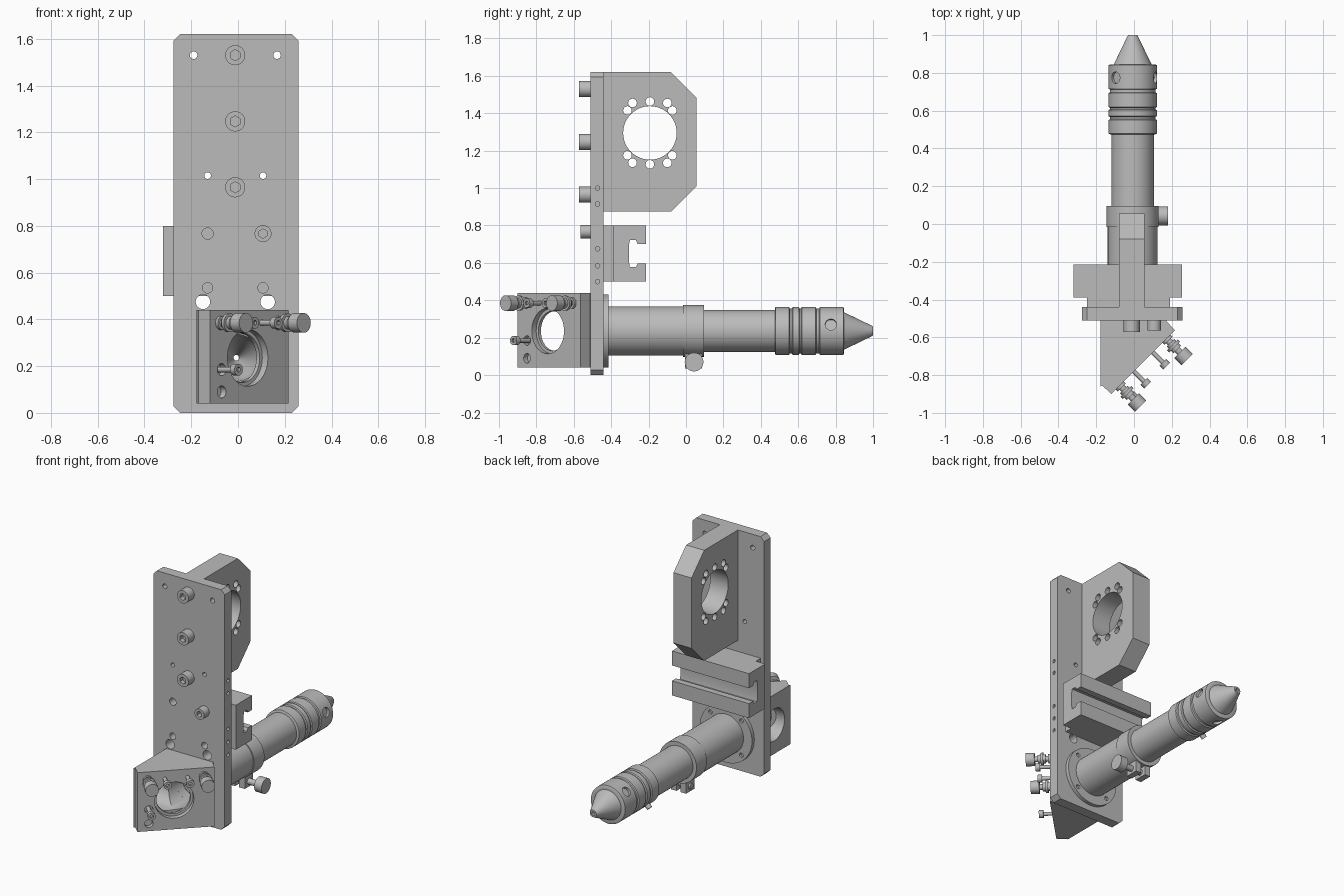
import bpy, bmesh, math
from mathutils import Vector, Matrix

if "Cube" in bpy.data.objects:
    bpy.data.objects.remove(bpy.data.objects["Cube"])

grey = bpy.data.materials.new("machined_grey")
grey.use_nodes = True
grey.diffuse_color = (0.5, 0.5, 0.5, 1)
grey.node_tree.nodes["Principled BSDF"].inputs["Base Color"].default_value = (0.5, 0.5, 0.5, 1)

CX, CZ = -0.007, 0.236          # optical axis of the tube
FRONT, BACK = -0.51, -0.44      # faces of the back plate
X, Y, Z = Vector((1, 0, 0)), Vector((0, 1, 0)), Vector((0, 0, 1))
OUT = Vector((1, -1, 0)).normalized()   # normal of the slanted face


def finish(name, bm):
    bmesh.ops.recalc_face_normals(bm, faces=bm.faces)
    mesh = bpy.data.meshes.new(name)
    bm.to_mesh(mesh)
    bm.free()
    mesh.materials.append(grey)
    obj = bpy.data.objects.new(name, mesh)
    bpy.context.collection.objects.link(obj)
    return obj


def rod(name, start, direction, r, length, sides=32, r2=None):
    bm = bmesh.new()
    d = Vector(direction).normalized()
    place = Matrix.Translation(Vector(start) + d * length / 2) @ d.to_track_quat('Z', 'Y').to_matrix().to_4x4()
    bmesh.ops.create_cone(bm, cap_ends=True, segments=sides, radius1=r,
                          radius2=r if r2 is None else r2, depth=length, matrix=place)
    return finish(name, bm)


def extrude(name, outline, axis, lo, hi):
    """Extrude a 2D outline along x, y or z."""
    put = {'x': lambda a, b: (lo, a, b), 'y': lambda a, b: (a, lo, b), 'z': lambda a, b: (a, b, lo)}[axis]
    bm = bmesh.new()
    face = bm.faces.new([bm.verts.new(put(a, b)) for a, b in outline])
    new = bmesh.ops.extrude_face_region(bm, geom=[face])["geom"]
    bmesh.ops.translate(bm, vec={'x': X, 'y': Y, 'z': Z}[axis] * (hi - lo),
                        verts=[v for v in new if isinstance(v, bmesh.types.BMVert)])
    return finish(name, bm)


def lathe(name, profile, sides=48):
    """Turn a closed (radius, y) profile about the optical axis."""
    bm = bmesh.new()
    rings = []
    for i in range(sides):
        a = 2 * math.pi * i / sides
        rings.append([bm.verts.new((CX + r * math.cos(a), y, CZ + r * math.sin(a))) for r, y in profile])
    n = len(profile)
    for i in range(sides):
        p, q = rings[i], rings[(i + 1) % sides]
        for j in range(n):
            k = (j + 1) % n
            bm.faces.new((p[j], p[k], q[k], q[j]))
    return finish(name, bm)


def cut(obj, cutters):
    bpy.context.view_layer.objects.active = obj
    for c in cutters:
        mod = obj.modifiers.new("cut", 'BOOLEAN')
        mod.operation, mod.solver, mod.object = 'DIFFERENCE', 'EXACT', c
        bpy.ops.object.modifier_apply(modifier=mod.name)
        bpy.data.objects.remove(c)


def box(name, x, y, z):
    return extrude(name, [(x[0], y[0]), (x[1], y[0]), (x[1], y[1]), (x[0], y[1])], 'z', *z)


# Tall back plate with chamfered corners and drilled holes
l, r, h, c = -0.275, 0.258, 1.62, 0.027
plate = extrude("back_plate", [(l + c, 0), (r - c, 0), (r, c), (r, h - c), (r - c, h),
                               (l + c, h), (l, h - c), (l, c)], 'y', FRONT, BACK)
holes = [(-0.19, 1.53, 0.016), (0.167, 1.53, 0.016), (-0.13, 1.015, 0.014), (0.107, 1.015, 0.014),
         (-0.13, 0.767, 0.024), (-0.13, 0.535, 0.022), (0.107, 0.535, 0.022),
         (-0.15, 0.475, 0.031), (0.127, 0.475, 0.031), (CX, CZ, 0.105)]
drills = [rod("drill", (x, FRONT - 0.05, z), Y, rad, 0.2) for x, z, rad in holes]
drills += [rod("drill", (r + 0.01, -0.473, z), -X, 0.012, 0.05, 16) for z in (0.5, 0.585, 0.675, 0.915, 1.0)]
cut(plate, drills)


# Socket head cap screws on the front of the plate
def cap_screw(name, x, z, rad, length):
    s = rod(name, (x, FRONT, z), -Y, rad, length)
    cut(s, [rod("socket", (x, FRONT - length - 0.01, z), Y, rad * 0.55, 0.04, 6)])


for i, z in enumerate((0.965, 1.247, 1.53)):
    cap_screw(f"cap_screw_{i}", -0.012, z, 0.043, 0.062)
cap_screw("rail_screw", 0.107, 0.767, 0.036, 0.055)

# Upright bracket with a large bore and a ring of small holes
bracket = extrude("bore_bracket", [(BACK, 0.875), (-0.08, 0.875), (0.055, 1.01), (0.055, 1.485),
                                   (-0.08, 1.62), (BACK, 1.62)], 'x', -0.08, 0.055)
by, bz = -0.193, 1.295
drills = [rod("bore", (-0.2, by, bz), X, 0.143, 0.4, 48)]
for sz in (-1, 1):
    for dy, dz in ((-0.12, 0.12), (-0.093, 0.16), (0, 0.168), (0.093, 0.16), (0.12, 0.12)):
        drills.append(rod("drill", (-0.2, by + dy, bz + sz * dz), X, 0.023, 0.4, 20))
cut(bracket, drills)

# Slotted cross rail and its narrower foot
half = [(-0.305, 0.045), (-0.3, 0.072), (-0.268, 0.072), (-0.258, 0.052), (-0.215, 0.052),
        (-0.215, 0.15), (-0.388, 0.15)]
mid = 0.65
extrude("cross_rail", [(y, mid + z) for y, z in half] + [(y, mid - z) for y, z in reversed(half)],
        'x', -0.32, 0.255)
box("rail_foot", (-0.25, 0.19), (BACK, -0.388), (0.5, 0.8))

# Tube: flange, barrel, knurled rings and hollow nozzle
flange = lathe("tube_flange", [(0.1, BACK), (0.195, BACK), (0.195, -0.415), (0.1, -0.415)])
cut(flange, [rod("drill", (CX + 0.163 * math.cos(a), -0.38, CZ + 0.163 * math.sin(a)), -Y, 0.014, 0.05, 16)
             for a in (math.pi * k / 2 + math.pi / 4 for k in range(4))])
lathe("tube_sleeve", [(0.1, -0.42), (0.132, -0.42), (0.132, 0.0), (0.1, 0.0)])
lathe("clamp_ring", [(0.105, -0.015), (0.138, -0.015), (0.138, 0.095), (0.105, 0.095)])
lathe("inner_tube", [(0.1, -0.02), (0.112, -0.02), (0.112, 0.5), (0.1, 0.5)])
rings = [(0.475, 0.555), (0.567, 0.607), (0.615, 0.697), (0.712, 0.845)]
outer = []
for a, b in rings:
    outer += [(0.12, a), (0.128, a + 0.004), (0.128, b - 0.004), (0.12, b)]
nozzle = lathe("ringed_nozzle", [(0.1, 0.475)] + outer +
               [(0.1, 0.845), (0.03, 0.99), (0.024, 1.0), (0.012, 1.0), (0.012, 0.985), (0.085, 0.845), (0.1, 0.8)])
drills = []
for k in range(3):
    a = math.radians(16 + 120 * k)
    d = Vector((math.cos(a), 0, math.sin(a)))
    drills.append(rod("drill", Vector((CX, 0.775, CZ)) + d * 0.11, d, 0.031, 0.06, 24))
cut(nozzle, drills)
rod("set_pin", (CX - 0.075, 0.55, CZ - 0.075), (-1, 0, -1), 0.018, 0.045, 20)

# Clamp ears and thumb screw under the ring
for name, x in (("clamp_ear_left", 0.012), ("clamp_ear_right", -0.06)):
    box(name, (x, x + 0.042), (-0.005, 0.085), (0.035, 0.125))
rod("thumb_screw_shaft", (-0.07, 0.04, 0.07), X, 0.02, 0.2, 20)
rod("thumb_screw_knob", (0.125, 0.043, 0.07), X, 0.05, 0.055)

# Wedge housing with a slanted adjuster plate, bored in three directions
AXIS = Vector((CX, -0.69, CZ))


def bores():
    return [rod("bore", AXIS - OUT * 0.02, OUT, 0.122, 0.3, 48),
            rod("bore", AXIS - X * 0.4, X, 0.108, 0.4, 48),
            rod("bore", AXIS - Y * 0.02, Y, 0.105, 0.25, 48)]


wedge = extrude("wedge_housing", [(-0.177, FRONT), (-0.177, -0.86), (0.173, FRONT)], 'z', 0.04, 0.44)
cut(wedge, bores())
slab = extrude("adjuster_plate", [(-0.17, -0.853), (-0.12, -0.9), (0.217, -0.563), (0.17, FRONT - 0.003)],
               'z', 0.04, 0.44)


def on_face(x, z):
    return Vector((x, x - 0.78, z))


drills = [rod("bore", AXIS - OUT * 0.02, OUT, 0.122, 0.3, 48)]
drills += [rod("drill", on_face(-0.07, z) + OUT * 0.02, -OUT, 0.026, 0.05, 24) for z in (0.09, 0.185)]
cut(slab, drills)
bore_lip = rod("bore_lip", AXIS + OUT * 0.015, OUT, 0.124, 0.02, 48)
cut(bore_lip, [rod("bore", AXIS - OUT * 0.1, OUT, 0.106, 0.3, 48)])

# Adjuster screws on the slanted plate
for i, x in enumerate((-0.075, 0.172)):
    p = on_face(x, 0.385)
    for part, start, rad, length in (("bushing", -0.01, 0.03, 0.025), ("shaft", -0.02, 0.018, 0.14),
                                     ("collar", 0.045, 0.04, 0.016), ("neck", 0.03, 0.028, 0.05),
                                     ("knob", 0.1, 0.042, 0.055)):
        rod(f"adjuster_{part}_{i}", p + OUT * start, OUT, rad, length)
for i, (x, z) in enumerate(((-0.07, 0.185), (0.0, 0.385), (0.1, 0.385))):
    p = on_face(x, z)
    rod(f"lock_screw_shaft_{i}", p - OUT * 0.03, OUT, 0.012, 0.12, 20)
    head = rod(f"lock_screw_head_{i}", p + OUT * 0.075, OUT, 0.025, 0.028, 24)
    cut(head, [rod("socket", p + OUT * 0.12, -OUT, 0.012, 0.03, 6)])

# Smooth the round parts, keep edges crisp
bpy.ops.object.select_all(action='DESELECT')
for o in bpy.context.collection.objects:
    if o.type == 'MESH':
        o.select_set(True)
        bpy.context.view_layer.objects.active = o
bpy.ops.object.shade_smooth_by_angle(angle=math.radians(30))
